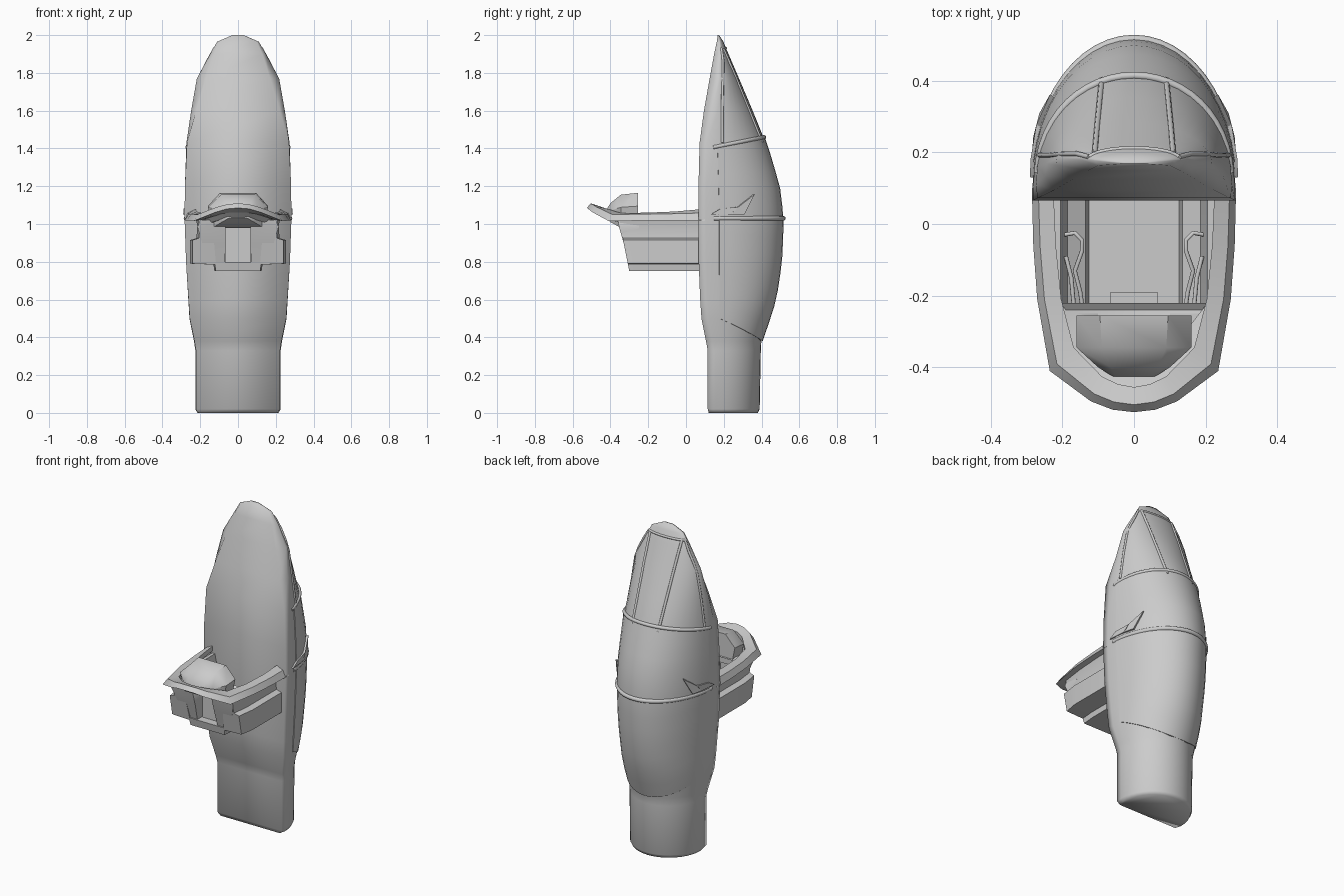
import bpy, bmesh, math
from mathutils import Vector

if "Cube" in bpy.data.objects:
    bpy.data.objects.remove(bpy.data.objects["Cube"])

# profile rows of the tall pod: z, half width, front-face half width, front y, back y
ROWS = [(0, .215, .205, .12, .38), (.02, .226, .222, .115, .39), (.33, .226, .222, .115, .396),
        (.38, .233, .23, .106, .399), (.5, .257, .255, .082, .44), (.6, .263, .262, .075, .472),
        (.8, .275, .275, .067, .502), (1.03, .283, .283, .065, .511), (1.2, .281, .281, .066, .49),
        (1.43, .273, .27, .072, .422), (1.6, .248, .222, .095, .353), (1.77, .218, .17, .125, .281),
        (1.9, .148, .128, .149, .225), (1.965, .11, .1, .163, .198), (2.0, .03, .03, .168, .175)]


def row_at(z):
    for a, b in zip(ROWS, ROWS[1:]):
        if z <= b[0]:
            t = (z - a[0]) / (b[0] - a[0])
            return [p + (q - p) * t for p, q in zip(a, b)]
    return ROWS[-1]


def surf(a, z, off=0.0):
    """Point on the rounded back; a is the angle from straight back."""
    _, w, _, f, b = row_at(z)
    c = f + min(.04, (b - f) * .4)
    return Vector(((w + off) * math.sin(a), c + (b - c + off) * math.cos(a), z))


def loft(name, rings, angle=30):
    bm = bmesh.new()
    vs = [[bm.verts.new(p) for p in r] for r in rings]
    n = len(vs[0])
    for r, s in zip(vs, vs[1:]):
        for i in range(n):
            j = (i + 1) % n
            bm.faces.new((r[i], r[j], s[j], s[i]))
    bm.faces.new(vs[0][::-1])
    bm.faces.new(vs[-1])
    bmesh.ops.recalc_face_normals(bm, faces=bm.faces)
    me = bpy.data.meshes.new(name)
    bm.to_mesh(me)
    bm.free()
    ob = bpy.data.objects.new(name, me)
    bpy.context.collection.objects.link(ob)
    bpy.ops.object.select_all(action='DESELECT')
    ob.select_set(True)
    bpy.context.view_layer.objects.active = ob
    bpy.ops.object.shade_smooth_by_angle(angle=math.radians(angle))
    return ob


def tube(name, pts, r):
    cu = bpy.data.curves.new(name, 'CURVE')
    cu.dimensions = '3D'
    cu.bevel_depth = r
    cu.bevel_resolution = 2
    cu.use_fill_caps = True
    sp = cu.splines.new('POLY')
    sp.points.add(len(pts) - 1)
    for p, q in zip(sp.points, pts):
        p.co = (*q, 1)
    ob = bpy.data.objects.new(name, cu)
    bpy.context.collection.objects.link(ob)


def box(name, x0, x1, y0, y1, z0, z1):
    ring = lambda z: [(x0, y0, z), (x1, y0, z), (x1, y1, z), (x0, y1, z)]
    return loft(name, [ring(z0), ring(z1)])


def mirror_ring(half):
    return half + [(-x, y, z) for x, y, z in reversed(half)]


# tall pod body: flat front, elliptical back
N = 20
rings = []
for z, w, wf, f, b in ROWS:
    arc = [surf(math.pi / 2 - math.pi * i / N, z) for i in range(N + 1)]
    rings.append([Vector((-wf, f, z)), Vector((wf, f, z))] + arc)
loft("pod_body", rings, 95)

# raised back panel with slanted lower edge
A = math.radians(80)
angs = [A - 2 * A * i / N for i in range(N + 1)]
low = lambda a: .525 - .145 * math.cos(a)
high = lambda a: 1.40 + .06 * math.cos(a)
rings = []
for k in range(13):
    t = k / 12
    zz = [low(a) + (high(a) - low(a)) * t for a in angs]
    rings.append([surf(a, z, .003 + .004 * math.cos(a)) for a, z in zip(angs, zz)] +
                 [surf(a, z, -.012) for a, z in reversed(list(zip(angs, zz)))])
loft("back_panel", rings)

# bands around the back, sinking into the sides
B = math.radians(84)
wide = [B - 2 * B * i / 24 for i in range(25)]
tube("middle_band", [surf(a, 1.03, -.008 + .012 * math.cos(a)) for a in wide], .013)
tube("upper_band", [surf(a, high(a), -.005 + .009 * math.cos(a)) for a in wide], .011)

# window frame bars
zs = [1.43 + .5 * i / 8 for i in range(9)]
for s, side in ((1, "right"), (-1, "left")):
    tube("window_post_" + side,
         [surf(s * math.asin(min(.95, (.09 + .02 * (z - 1.43) / .5) / row_at(z)[1])), z, -.001) for z in zs], .008)
    tube("window_side_bar_" + side, [surf(s * math.radians(75), z, -.001) for z in zs], .007)
tube("window_top_bar", [surf(math.radians(a), 1.93, -.002) for a in range(-75, 76, 15)], .007)

# small side blades above the middle band
for s, side in ((1, "right"), (-1, "left")):
    for k, blade in enumerate(([(.13, 1.05), (.24, 1.05), (.27, 1.09), (.18, 1.08)],
                               [(.23, 1.05), (.30, 1.05), (.35, 1.155), (.27, 1.09)])):
        def lay(off):
            out = []
            for y, z in blade:
                _, w, _, f, b = row_at(z)
                c = f + .04
                out.append(surf(s * math.acos((y - c) / (b - c)), z, off * min(1, y * 3.3)))
            return out
        loft("blade_%s_%d" % (side, k + 1), [lay(-.02), lay(.019)])

# open tub: stepped U section with raked front
half = [(.225, 1.035), (.215, .99), (.22, .925), (.255, .915), (.255, .79), (.13, .785), (.125, .752)]
inner = [(.125, .80), (.135, .90), (.185, .93), (.205, 1.035)]
rings = []
for y, sx in ((.1, 1), (-.22, 1), (-.3, .94)):
    rake = .2 if y == -.3 else 0
    pt = lambda x, z: (x * sx, y - rake * (z - .75), z)
    out = [pt(x, z) for x, z in half]
    inn = [pt(-x, z) for x, z in reversed(inner)]
    rings.append(out + [(-x, yy, z) for x, yy, z in reversed(out)] + inn +
                 [(-x, yy, z) for x, yy, z in reversed(inn)])
loft("tub", rings)

# front footwell housings and centre block
for s, side in ((1, "right"), (-1, "left")):
    rr = []
    for z, y0, x0, x1 in ((.79, -.30, .07, .15), (.9, -.33, .065, .19), (.985, -.355, .065, .215), (1.02, -.36, .1, .2)):
        rr.append([(s * x0, y0, z), (s * x1, y0, z), (s * x1, -.25, z), (s * x0, -.25, z)])
    loft("footwell_" + side, rr, 50)
box("centre_block", -.065, .065, -.26, -.19, .79, .98)

# instrument hood
rings = []
for y, w, wt, z0, zt in ((-.425, .06, .05, 1.03, 1.07), (-.40, .1, .065, 1.01, 1.11), (-.345, .16, .09, .98, 1.155),
                         (-.255, .16, .095, .98, 1.165)):
    zm = z0 + (zt - z0) * .62
    rings.append(mirror_ring([(w * .85, y, z0), (w, y, zm), (wt, y, zt)]))
loft("instrument_hood", rings, 40)

# nose deck closing the gap between hood and rim
deck = [(.205, -.22, 1.035), (.185, -.35, 1.035), (.1, -.435, 1.06), (.04, -.465, 1.075)]
under = [(.19, -.22, 1.0), (.17, -.335, 1.0), (.085, -.4, 1.025), (.035, -.425, 1.035)]
mid = [(.19, -.24, 1.02), (.12, -.33, 1.02), (.07, -.38, 1.04), (.03, -.4, 1.05)]
loft("nose_deck", [mirror_ring(under), mirror_ring(deck), mirror_ring(mid)])

# upswept rim around the tub: outer point, inner point per section
SEC = [((.285, .1, 1.018), (.225, .1, 1.08)), ((.281, -.06, 1.018), (.218, -.06, 1.066)),
       ((.27, -.21, 1.018), (.203, -.21, 1.06)), ((.235, -.41, 1.016), (.168, -.345, 1.058)),
       ((.12, -.495, 1.062), (.09, -.425, 1.083)), ((.06, -.518, 1.08), (.045, -.447, 1.09))]
tip = ((0, -.525, 1.085), (0, -.455, 1.092))
neg = lambda p: (-p[0], p[1], p[2])
SEC = SEC + [tip] + [(neg(o), neg(i)) for o, i in reversed(SEC)]
rings = []
for o, i in SEC:
    o, i = Vector(o), Vector(i)
    up = Vector((0, 0, 1))
    rings.append([o, o.lerp(i, .3) + up * .022, i, i - up * .03, o.lerp(i, .5) - up * .016])
loft("tub_rim", rings, 40)

# inner hand rails
for s, side in ((1, "right"), (-1, "left")):
    tube("hand_rail_" + side, [(s * x, y, z) for x, y, z in (
        (.195, -.03, .97), (.165, -.025, .98), (.145, -.045, .98), (.145, -.075, .98),
        (.165, -.13, .97), (.15, -.19, .96), (.14, -.26, .95))], .006)
    tube("side_rail_" + side, [(s * x, y, z) for x, y, z in (
        (.19, -.09, .98), (.175, -.15, .98), (.165, -.26, .97))], .006)
